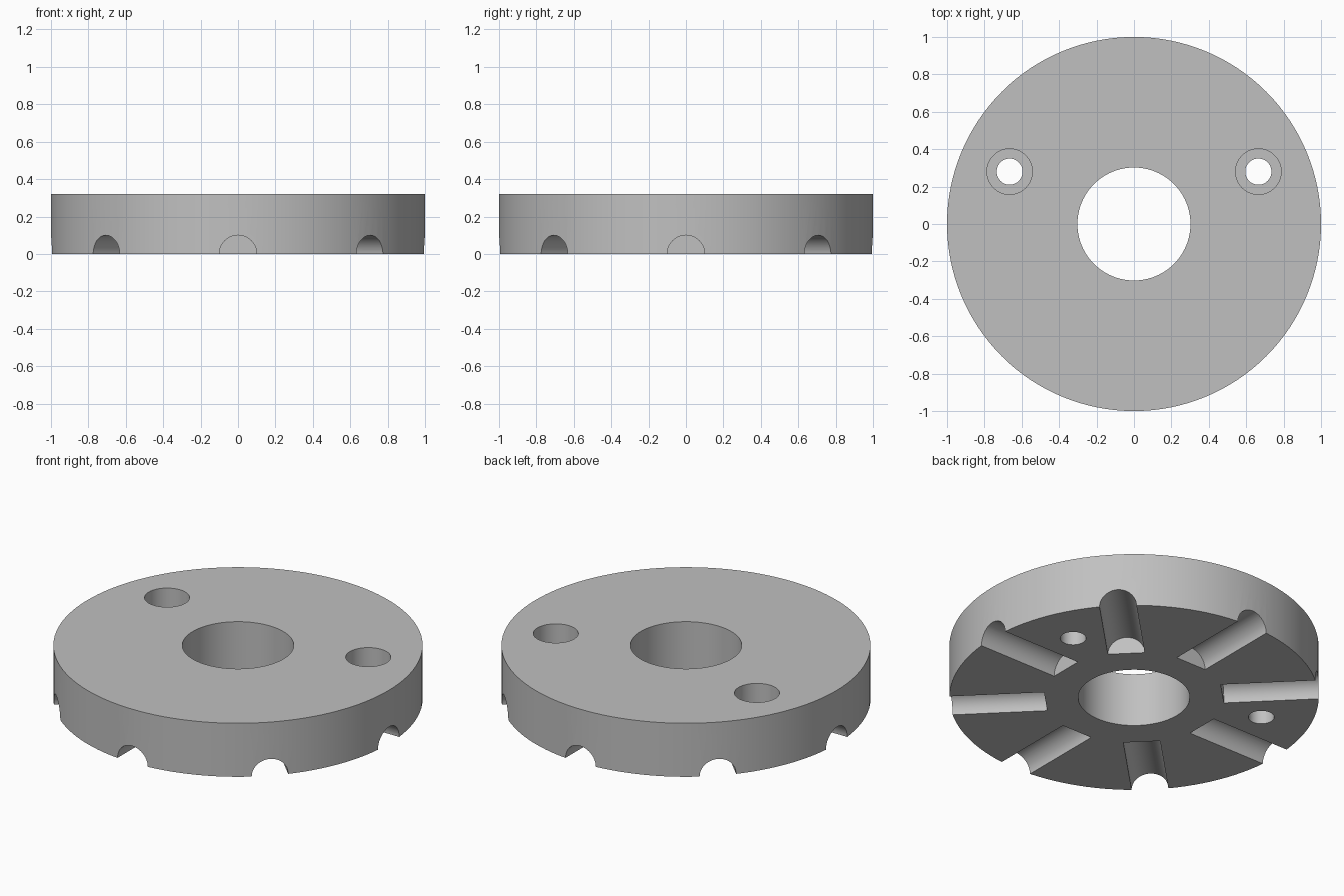
import bpy
from math import pi, cos, sin

cube = bpy.data.objects.get("Cube")
if cube:
    bpy.data.objects.remove(cube, do_unlink=True)

RADIUS, HEIGHT = 1.0, 0.32


def cylinder(name, radius, depth, location, rotation=(0, 0, 0), sides=64):
    bpy.ops.mesh.primitive_cylinder_add(vertices=sides, radius=radius, depth=depth,
                                        location=location, rotation=rotation)
    obj = bpy.context.object
    obj.name = name
    return obj


def cut(target, cutter):
    cutter.hide_render = True
    mod = target.modifiers.new("cut", 'BOOLEAN')
    mod.operation = 'DIFFERENCE'
    mod.solver = 'EXACT'
    mod.object = cutter
    bpy.ops.object.select_all(action='DESELECT')
    bpy.context.view_layer.objects.active = target
    target.select_set(True)
    bpy.ops.object.modifier_apply(modifier=mod.name)
    bpy.data.objects.remove(cutter, do_unlink=True)


# Round plate
disc = cylinder("grooved_disc", RADIUS, HEIGHT, (0, 0, HEIGHT / 2), sides=128)

# Central bore
cut(disc, cylinder("bore_cutter", 0.302, 1, (0, 0, HEIGHT / 2), sides=96))

# Counterbored screw holes
for x in (-0.665, 0.665):
    cut(disc, cylinder("screw_hole_cutter", 0.07, 1, (x, 0.28, 0)))
    cut(disc, cylinder("counterbore_cutter", 0.122, 0.4, (x, 0.28, 0.36)))

# Half-round radial grooves in the underside
inner, outer = 0.48, 1.1
middle = (inner + outer) / 2
for i in range(8):
    a = i * pi / 4
    cut(disc, cylinder("groove_cutter", 0.1, outer - inner,
                       (middle * cos(a), middle * sin(a), 0), (0, pi / 2, a)))

# Plain grey finish
grey = bpy.data.materials.new("grey metal")
grey.use_nodes = True
colour = (0.53, 0.53, 0.53, 1)
grey.diffuse_color = colour
grey.node_tree.nodes["Principled BSDF"].inputs["Base Color"].default_value = colour
disc.data.materials.clear()
disc.data.materials.append(grey)
for face in disc.data.polygons:
    face.material_index = 0

bpy.ops.object.select_all(action='DESELECT')
bpy.context.view_layer.objects.active = disc
disc.select_set(True)
bpy.ops.object.shade_smooth_by_angle(angle=pi / 6)
